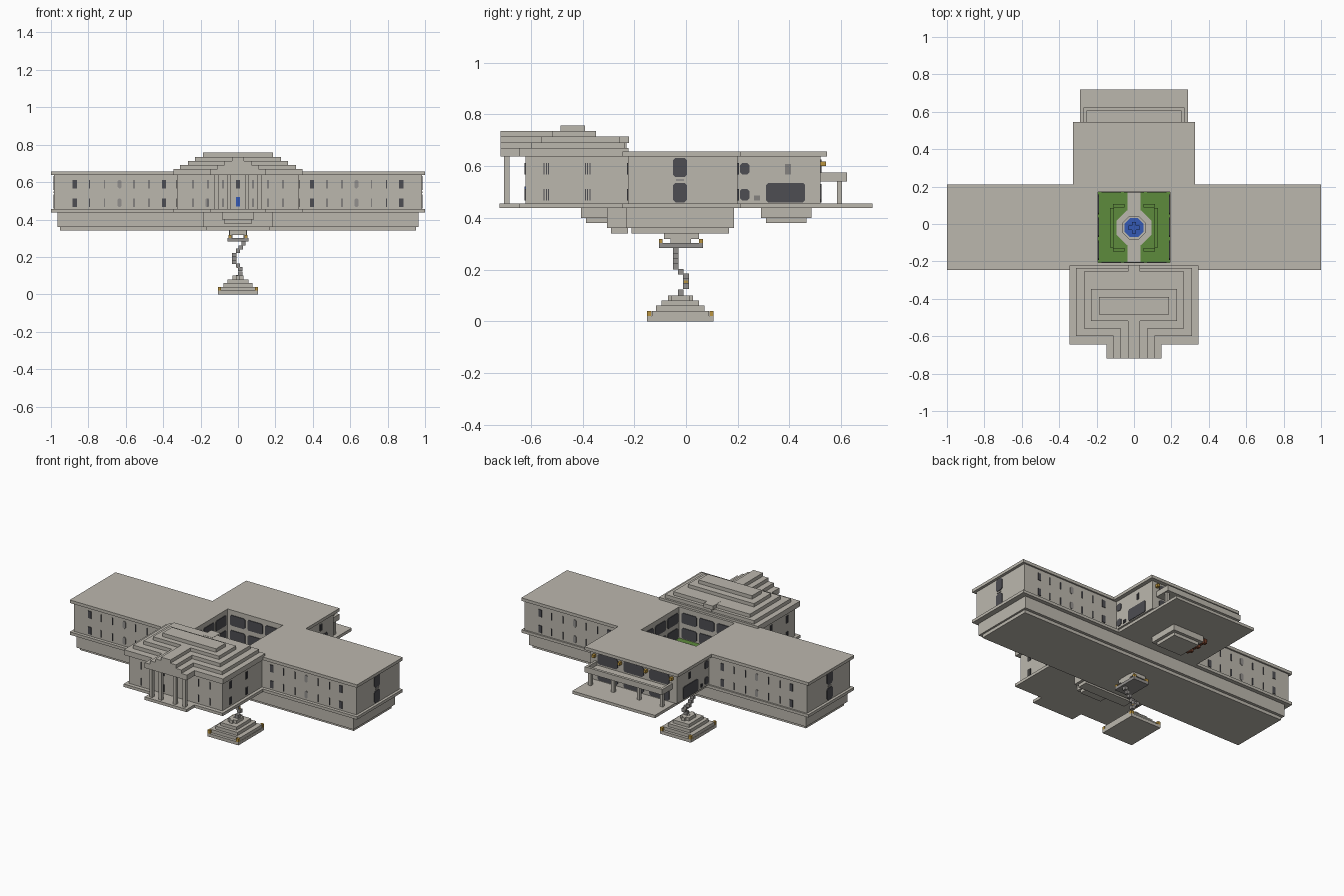
import bpy
import bmesh
from mathutils import Vector

default = bpy.data.objects.get("Cube")
if default:
    bpy.data.objects.remove(default, do_unlink=True)


def material(name, *rgb):
    mat = bpy.data.materials.new(name)
    mat.use_nodes = True
    mat.diffuse_color = (*rgb, 1)
    mat.node_tree.nodes["Principled BSDF"].inputs["Base Color"].default_value = (*rgb, 1)
    return mat


stone = material("pale stone", .5, .475, .42)
glass = material("dark glass", .075, .075, .085)
grey = material("grey stone", .29, .28, .27)
grass = material("grass green", .11, .26, .045)
water = material("water blue", .035, .1, .46)
gold = material("gold", .5, .3, .05)
rust = material("rust brown", .19, .055, .025)

# Shared levels and wall planes
FLOOR, SLAB, EAVE, ROOF = .455, .437, .637, .656
END, FRONT, BACK, REAR, PORCH = .983, -.225, .2, .52, -.62
WING_FRONT, WING_BACK = -.245, .21
YARD_X, YARD_FRONT, YARD_BACK = .192, -.207, .172


def finish(name, bm, mat):
    bmesh.ops.recalc_face_normals(bm, faces=bm.faces)
    mesh = bpy.data.meshes.new(name)
    bm.to_mesh(mesh)
    bm.free()
    mesh.materials.append(mat)
    obj = bpy.data.objects.new(name, mesh)
    bpy.context.collection.objects.link(obj)
    return obj


def box(name, mat, xs, ys, zs):
    bm = bmesh.new()
    bmesh.ops.create_cube(bm, size=1)
    for v in bm.verts:
        v.co = Vector(span[0] if c < 0 else span[1] for c, span in zip(v.co, (xs, ys, zs)))
    return finish(name, bm, mat)


def block(name, mat, half, ys, zs):
    """Box centred on the x axis."""
    return box(name, mat, (-half, half), ys, zs)


def pair(name, mat, xs, ys, zs):
    """The same box on the left and on the right."""
    box("left_" + name, mat, xs, ys, zs)
    box("right_" + name, mat, (-xs[1], -xs[0]), ys, zs)


def panel(name, mat, axis, wall, along, low, high, width, cut=0):
    """Thin plate on a wall facing along the given axis, with cut corners."""
    h, mid, tall = width / 2, (low + high) / 2, (high - low) / 2
    outline = [(h, tall - cut), (h - cut, tall), (cut - h, tall), (-h, tall - cut),
               (-h, cut - tall), (cut - h, -tall), (h - cut, -tall), (h, cut - tall)]
    bm = bmesh.new()
    verts = []
    for u, v in outline:
        point = (wall, along + u, mid + v) if axis == "x" else (along + u, wall, mid + v)
        verts.append(bm.verts.new(point))
    face = bm.faces.new(verts)
    depth = .004
    move = Vector((depth, 0, 0)) if axis == "x" else Vector((0, depth, 0))
    bmesh.ops.translate(bm, verts=verts, vec=-move)
    bmesh.ops.remove_doubles(bm, verts=bm.verts, dist=1e-5)
    new = bmesh.ops.extrude_face_region(bm, geom=list(bm.faces))["geom"]
    bmesh.ops.translate(bm, verts=[g for g in new if isinstance(g, bmesh.types.BMVert)], vec=move * 2)
    finish(name, bm, mat)


def disc(name, mat, radius, low, high):
    bm = bmesh.new()
    bmesh.ops.create_cone(bm, cap_ends=True, segments=8, radius1=radius, radius2=radius, depth=high - low)
    obj = finish(name, bm, mat)
    obj.location = (0, -.02, (low + high) / 2)
    obj.rotation_euler.z = .3927


# Long wings, rear wing and front hall around the open court
pair("wing_wall", stone, (YARD_X, END), (FRONT, BACK), (FLOOR, EAVE))
pair("wing_roof", stone, (YARD_X, 1), (WING_FRONT, WING_BACK), (EAVE, ROOF))
block("rear_wall", stone, .3, (YARD_BACK, REAR), (FLOOR, EAVE))
block("rear_roof", stone, .325, (YARD_BACK, .545), (EAVE, ROOF))
block("hall_wall", stone, .325, (PORCH, YARD_FRONT), (FLOOR, EAVE))
block("court_front_roof", stone, YARD_X, (WING_FRONT, YARD_FRONT), (EAVE, ROOF))

# Floor slabs and foundations
block("wing_floor", stone, 1, (WING_FRONT, WING_BACK), (SLAB, FLOOR))
block("hall_floor", stone, .345, (-.645, WING_FRONT), (SLAB, FLOOR))
block("porch_floor", stone, .147, (-.72, -.645), (SLAB, FLOOR))
block("terrace_floor", stone, .288, (WING_BACK, .72), (SLAB, FLOOR))
block("wing_foundation", stone, .965, (-.23, .185), (.36, SLAB))
block("wing_footing", stone, .953, (-.21, .167), (.34, .36))
block("hall_foundation", stone, .187, (-.305, FRONT), (.36, SLAB))
block("hall_footing", stone, .17, (-.29, FRONT), (.34, .36))
block("stair_foundation", stone, .085, (-.405, -.3), (.4, SLAB))
block("stair_footing", stone, .075, (-.386, -.3), (.38, .4))
block("cellar", stone, .11, (.29, .485), (.4, SLAB))
block("cellar_footing", stone, .09, (.31, .465), (.38, .4))
for i in range(6):
    y = .3 + i * .03
    box("rust_pipe", rust, (-.15, -.13), (y, y + .02), (.42 - i % 2 * .01, SLAB))

# Stepped hall roof with a stepped gable over the porch
tiers = [(.345, -.643, -.222, .67), (.31, -.6, -.235, .692), (.267, -.558, -.255, .714),
         (.23, -.518, -.347, .735), (.187, -.485, -.39, .757)]
base = EAVE
for i, (half, front, back, top) in enumerate(tiers):
    block("hall_roof_tier", stone, half, (front, back), (base, top))
    if i < 4:
        block("porch_gable_tier", stone, .147 - i * .038, (-.718, front + .01), (base, top))
    base = top
block("rear_gable_stem", stone, .018, (-.3, -.23), (.67, .715))
block("rear_gable_cap", stone, .033, (-.3, -.22), (.69, .715))

# Porch columns
for x in (.05, .115):
    pair("porch_column", stone, (x - .01, x + .01), (-.703, -.683), (FLOOR, EAVE))

# Rear balcony tray on posts
block("balcony_floor", stone, .27, (REAR, .62), (.54, .55))
block("balcony_rail", stone, .27, (.605, .622), (.54, .575))
pair("balcony_side_rail", stone, (.255, .27), (REAR, .622), (.54, .575))
for x in (.09, .25):
    pair("balcony_post", stone, (x - .01, x + .01), (.583, .603), (FLOOR, .54))

# Wing windows, two storeys on front and back
rows = ((.467, .512), (.567, .612))
for low, high in rows:
    for wall in (FRONT, BACK):
        for side in (-1, 1):
            for x in (.395, .873):
                panel("wing_window", glass, "y", wall, side * x, low, high, .022)
            panel("arched_window", grey, "y", wall, side * .633, low, high, .02, .006)
            for x in (.475, .555, .715, .795):
                panel("wing_slit", glass, "y", wall, side * x, low, high, .005)
    for side in (-1, 1):
        for x in (.08, .16, .24):
            panel("hall_slit", glass, "y", PORCH, side * x, low, high, .005)
        for y in (-.54, -.38):
            for step in (-1, 0, 1):
                panel("hall_side_slit", glass, "x", side * .325, y + step * .009, low, high, .004)
        panel("rear_side_window", glass, "x", side * .3, .227, low, high, .036, .008)
panel("hall_window", glass, "y", PORCH, 0, .567, .612, .022)
panel("blue_door", water, "y", PORCH, 0, .47, .52, .022)
panel("arched_hall_window", grey, "y", PORCH, -.165, .467, .512, .018, .005)

# Wing end windows and rear wing side windows
for side in (-1, 1):
    for low in (.46, .557):
        panel("end_window", glass, "x", side * END, -.023, low, low + .075, .055, .01)
    panel("end_sill", grey, "x", side * END, -.023, .542, .55, .03)
    panel("rear_side_glazing", glass, "x", side * .3, .385, .46, .535, .15, .008)
    for step in (-1, 0, 1):
        panel("rear_upper_slit", glass, "x", side * .3, .394 + step * .008, .567, .607, .004)
        panel("rear_lower_slit", glass, "x", side * .3, .275 + step * .008, .467, .487, .004)

# Rear facade glazing with gold lamps between
for x in (-.18, 0, .18):
    for low, high in ((.46, .53), (.56, .625)):
        panel("rear_glazing", glass, "y", REAR, x, low, high, .14, .01)
for x in (-.27, -.09, .09, .27):
    box("rear_lamp", gold, (x - .008, x + .008), (REAR, .542), (.6, .618))

# Court glazing
for low, high in ((.465, .53), (.56, .625)):
    for step in (-1, 0, 1):
        for wall in (YARD_FRONT, YARD_BACK):
            panel("court_glazing", glass, "y", wall, step * .122, low, high, .105, .008)
        for side in (-1, 1):
            panel("court_side_glazing", glass, "x", side * YARD_X, step * .122 - .018, low, high, .105, .008)

# Court garden: lawns, hedges, round path and fountain
pair("lawn", grass, (.035, YARD_X), (YARD_FRONT, YARD_BACK), (SLAB, .46))
pair("hedge", grass, (.107, .127), (-.125, .085), (FLOOR, .475))
for y in (-.148, .088):
    pair("hedge_end", grass, (.05, .112), (y, y + .02), (FLOOR, .475))
disc("garden_path", stone, .1, FLOOR, .463)
disc("fountain_rim", stone, .068, FLOOR, .472)
disc("fountain_pool", water, .055, FLOOR, .476)
block("fountain_jet", water, .012, (-.05, .01), (FLOOR, .5))
block("fountain_cross", water, .03, (-.032, -.008), (FLOOR, .5))

# Hanging landing under the building
block("landing", grey, .055, (-.105, .065), (.283, .302))
block("landing_top", stone, .045, (-.085, .05), (.318, .34))
pair("landing_hanger", stone, (.03, .048), (-.06, .02), (.3, .34))
for y in (-.105, .05):
    pair("landing_lamp", gold, (.035, .052), (y, y + .015), (.302, .318))

# Twisting stair down to the stepped island
path = [(.03, -.04, .262), (.015, -.04, .24), (0, -.04, .222), (-.02, -.04, .2),
        (-.02, -.02, .18), (-.02, 0, .162), (0, 0, .144), (.012, 0, .125), (.012, -.02, .1), (0, -.02, .08)]
for x, y, z in path:
    box("stair_step", grey, (x - .011, x + .011), (y - .011, y + .011), (z, z + .022))
box("stair_lamp", gold, (-.005, .012), (-.008, .008), (.14, .158))

# Stepped island with gold corner lamps
for i, (half, depth) in enumerate(((.108, .128), (.106, .11), (.077, .093), (.055, .072), (.03, .035))):
    block("island_tier", stone, half, (-.022 - depth, depth - .022), (i * .02, i * .02 + .02))
for y in (-.15, .09):
    pair("island_lamp", gold, (.09, .108), (y, y + .016), (.02, .04))
for y in (-.07, .012):
    block("island_post", stone, .01, (y, y + .016), (.08, .1))
